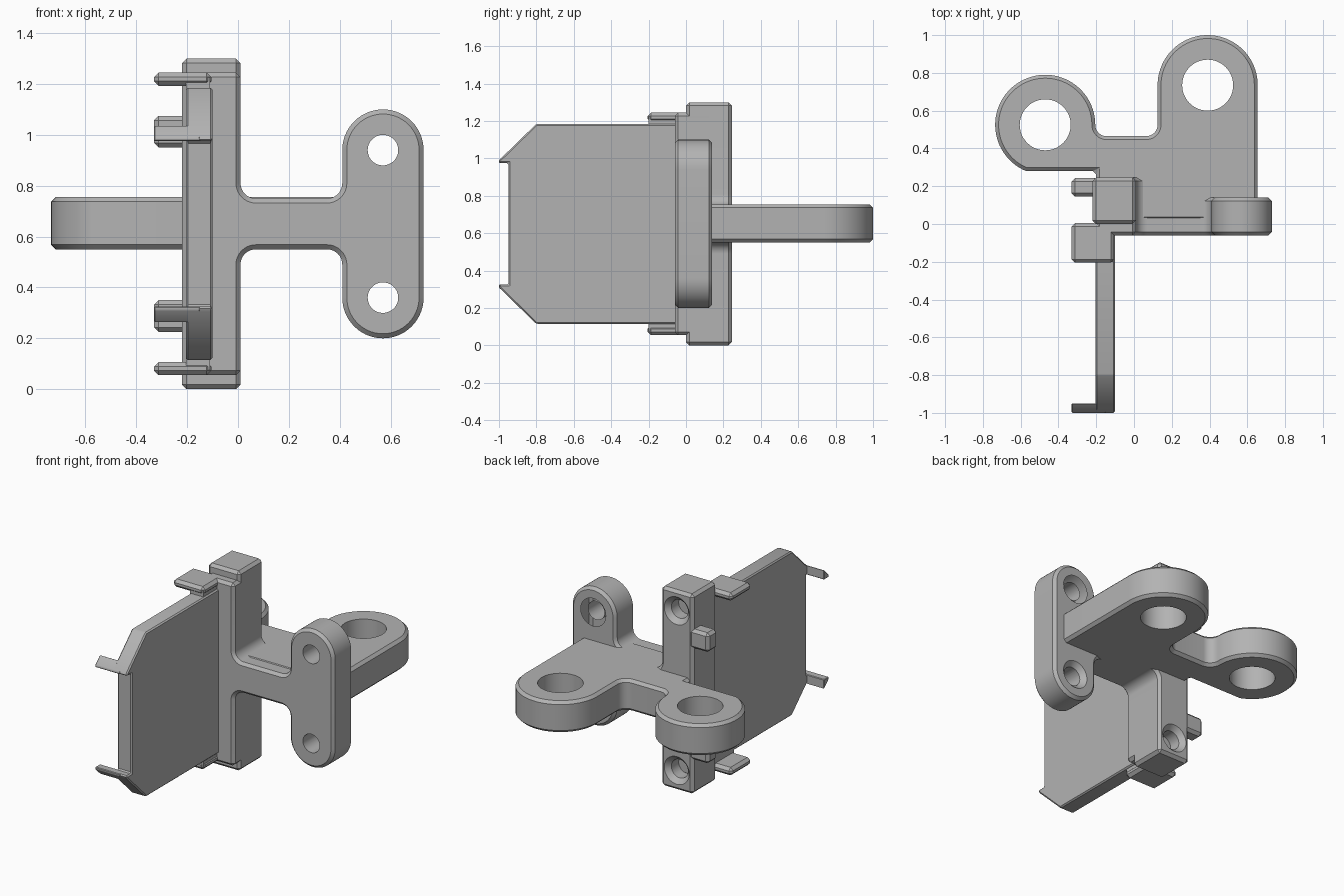
import bpy, bmesh
from math import cos, sin, radians
from mathutils import Matrix

cube = bpy.data.objects.get("Cube")
if cube:
    bpy.data.objects.remove(cube)

grey = bpy.data.materials.new("plain_grey")
grey.use_nodes = True
grey.diffuse_color = (0.45, 0.45, 0.45, 1)
grey.node_tree.nodes["Principled BSDF"].inputs["Base Color"].default_value = grey.diffuse_color

MID = 0.65        # height of the mirror plane
CHAMFER = 0.018


def arc(cx, cy, r, start, end, steps=10):
    angles = [radians(start + (end - start) * i / steps) for i in range(steps + 1)]
    return [(cx + r * cos(a), cy + r * sin(a)) for a in angles]


def mirrored(points):
    """Continue a lower-half outline with its mirror image about the mid height."""
    return points + [(a, 2 * MID - b) for a, b in reversed(points)]


def finish(obj):
    """Bake the modifiers and set the shading."""
    bpy.ops.object.select_all(action='DESELECT')
    obj.select_set(True)
    bpy.context.view_layer.objects.active = obj
    for mod in list(obj.modifiers):
        bpy.ops.object.modifier_apply(modifier=mod.name)
    bpy.ops.object.shade_smooth_by_angle(angle=radians(30))


def new_object(name, bm):
    bmesh.ops.recalc_face_normals(bm, faces=bm.faces)
    mesh = bpy.data.meshes.new(name)
    bm.to_mesh(mesh)
    bm.free()
    mesh.materials.append(grey)
    obj = bpy.data.objects.new(name, mesh)
    bpy.context.collection.objects.link(obj)
    return obj


def prism(name, outline, axis, lo, hi, chamfer=CHAMFER, cutters=()):
    """Extrude an outline along an axis, chamfer its sharp edges and cut holes."""
    place = {'x': lambda a, b, t: (t, a, b),
             'y': lambda a, b, t: (a, t, b),
             'z': lambda a, b, t: (a, b, t)}[axis]
    bm = bmesh.new()
    rings = [[bm.verts.new(place(a, b, t)) for a, b in outline] for t in (lo, hi)]
    for ring in rings:
        bm.faces.new(ring)
    for i in range(len(outline)):
        j = (i + 1) % len(outline)
        bm.faces.new((rings[0][i], rings[0][j], rings[1][j], rings[1][i]))
    obj = new_object(name, bm)
    if chamfer:
        bevel = obj.modifiers.new("chamfer", 'BEVEL')
        bevel.width = chamfer
        bevel.segments = 1
        bevel.limit_method = 'ANGLE'
        bevel.angle_limit = radians(35)
        bevel.use_clamp_overlap = False
    for cutter in cutters:
        cut = obj.modifiers.new("hole", 'BOOLEAN')
        cut.operation = 'DIFFERENCE'
        cut.solver = 'EXACT'
        cut.object = cutter
    finish(obj)
    for cutter in cutters:
        bpy.data.objects.remove(cutter)
    return obj


def box(name, x, y, z, chamfer=CHAMFER):
    outline = [(x[0], y[0]), (x[1], y[0]), (x[1], y[1]), (x[0], y[1])]
    return prism(name, outline, 'z', z[0], z[1], chamfer)


def drill(centre, r1, r2, depth, axis):
    """Cone or cylinder used as a cutter, r1 at the low end of the axis."""
    bm = bmesh.new()
    bmesh.ops.create_cone(bm, cap_ends=True, segments=48, radius1=r1, radius2=r2, depth=depth)
    if axis == 'y':
        bmesh.ops.rotate(bm, verts=bm.verts, matrix=Matrix.Rotation(radians(-90), 3, 'X'))
    bmesh.ops.translate(bm, verts=bm.verts, vec=centre)
    obj = new_object("hole_cutter", bm)
    obj.hide_render = True
    return obj


def screw_hole(x, z, back, depth):
    """Bore along y with a countersink opening at the back."""
    return [drill((x, back + 0.05 - depth / 2, z), 0.06, 0.06, depth, 'y'),
            drill((x, back - 0.01, z), 0.06, 0.1, 0.04, 'y')]


# front frame: column, web and upright mounting lug as one outline
half = [(-0.2, 0.055), (0.01, 0.055)]
half += arc(0.07, 0.49, 0.06, 180, 90)
half += arc(0.35, 0.49, 0.06, 90, 0)
half += arc(0.57, 0.36, 0.16, 180, 360, 28)
top_half = [(a, 2 * MID - b) for a, b in reversed(half)]
prism("front_frame", half + top_half, 'y', -0.06, 0.14,
      cutters=screw_hole(0.57, 0.36, 0.14, 0.4) + screw_hole(0.57, 0.94, 0.14, 0.4))

# rear column with flared joint to the web
half = [(-0.22, 0), (0.01, 0)] + arc(0.07, 0.49, 0.06, 180, 90) + [(0.1, 0.55)]
prism("rear_column", mirrored(half), 'y', 0, 0.245,
      cutters=screw_hole(-0.105, 0.13, 0.245, 0.25) + screw_hole(-0.105, 1.17, 0.245, 0.25))

# horizontal plate with two ring eyes
outline = [(-0.2, 0.02), (0.655, 0.02)]
outline += arc(0.39, 0.735, 0.265, 0, 180, 40)
outline += arc(0.065, 0.525, 0.06, 0, -90)
outline += arc(-0.145, 0.525, 0.06, 270, 180)
outline += arc(-0.47, 0.525, 0.265, 0, 247.6, 52)[1:]
outline += [(-0.2, 0.28)]
prism("eye_plate", outline, 'z', 0.55, 0.755,
      cutters=[drill((0.39, 0.735, MID), 0.135, 0.135, 1, 'z'),
               drill((-0.47, 0.525, MID), 0.135, 0.135, 1, 'z')])

# thin side panel with slanted corners
half = [(0.02, 0.115), (-0.8, 0.115), (-1, 0.31), (-1, 0.325), (-0.95, 0.325)]
prism("side_panel", mirrored(half), 'x', -0.205, -0.1, 0.008)

# hooked lips, clips and locating tabs, mirrored top and bottom
lip = [(-1, 0.31), (-0.95, 0.262), (-0.95, 0.325), (-1, 0.325)]
for side, flip in (("lower", False), ("upper", True)):
    def heights(lo, hi):
        return (2 * MID - hi, 2 * MID - lo) if flip else (lo, hi)
    lip_outline = [(a, 2 * MID - b) for a, b in lip] if flip else lip
    prism(side + "_lip", lip_outline, 'x', -0.33, -0.15, 0.004)
    box(side + "_clip", (-0.33, -0.105), (-0.205, 0.005), heights(0.055, 0.107))
    box(side + "_clip_root", (-0.205, -0.11), (-0.2, 0), heights(0.075, 0.15), 0)
    box(side + "_tab", (-0.33, -0.19), (0.145, 0.243), heights(0.225, 0.35))
